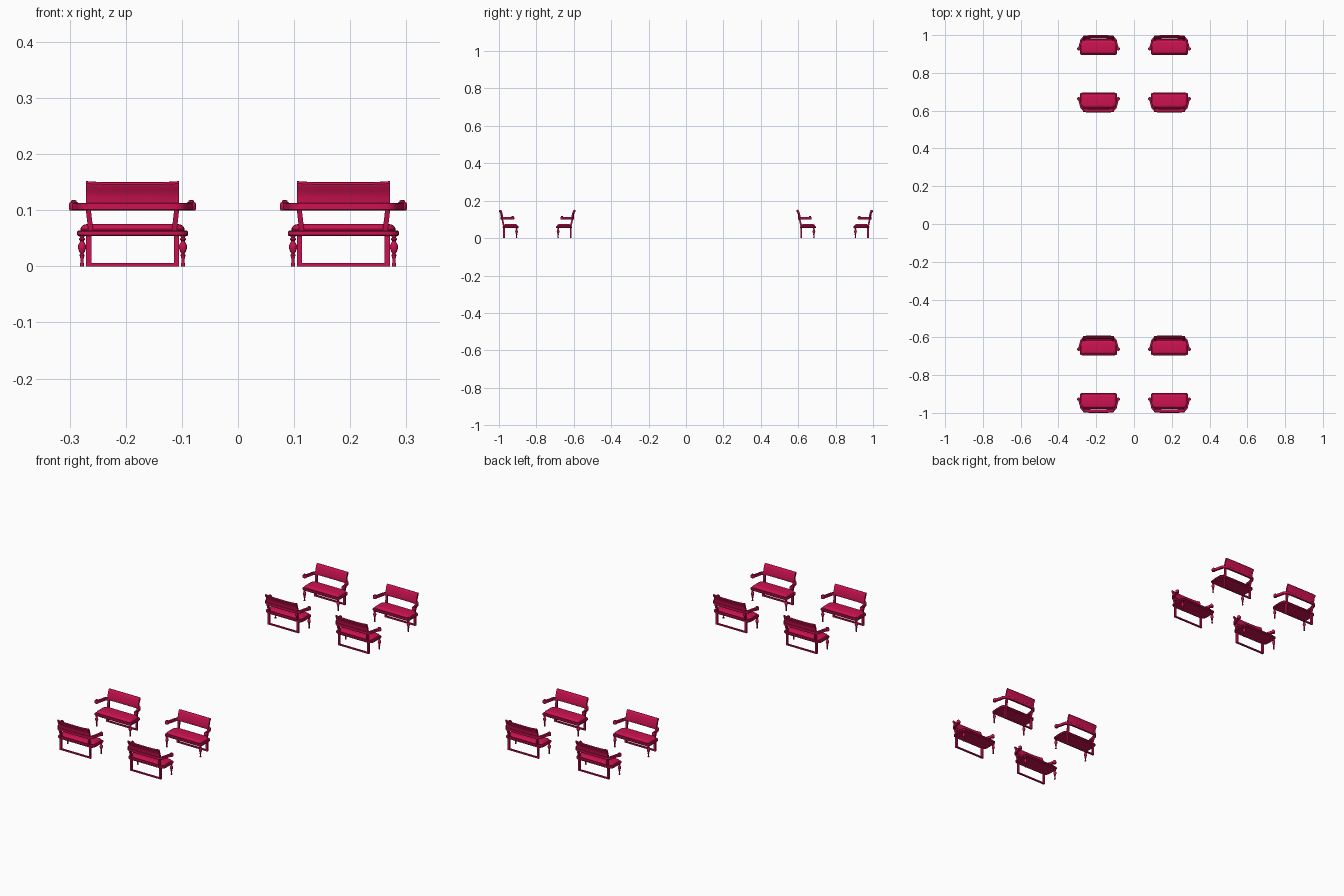
import bpy, bmesh, math
from mathutils import Vector

if "Cube" in bpy.data.objects:
    bpy.data.objects.remove(bpy.data.objects["Cube"])

red = bpy.data.materials.new("crimson")
red.diffuse_color = (0.6, 0.006, 0.08, 1)
red.use_nodes = True
red.node_tree.nodes["Principled BSDF"].inputs["Base Color"].default_value = red.diffuse_color


def loft(name, *ring_sets):
    """Skin each list of closed rings and cap the ends, all in one mesh."""
    bm = bmesh.new()
    for rings in ring_sets:
        vs = [[bm.verts.new(p) for p in ring] for ring in rings]
        n = len(vs[0])
        for a, b in zip(vs, vs[1:]):
            for i in range(n):
                j = (i + 1) % n
                bm.faces.new((a[i], a[j], b[j], b[i]))
        bm.faces.new(vs[0][::-1])
        bm.faces.new(vs[-1])
    bmesh.ops.recalc_face_normals(bm, faces=bm.faces)
    me = bpy.data.meshes.new(name)
    bm.to_mesh(me)
    bm.free()
    me.materials.append(red)
    me.shade_smooth()
    me.set_sharp_from_angle(angle=math.radians(35))
    return me


def lathe(x, y, profile, n=16):
    return [[(x + r * math.cos(2 * math.pi * i / n), y + r * math.sin(2 * math.pi * i / n), z)
             for i in range(n)] for r, z in profile]


def bar(p, q, w, d):
    """Upright bar with a w by d section from p to q."""
    return [[(c[0] + sx * w / 2, c[1] + sy * d / 2, c[2])
             for sx, sy in ((-1, -1), (1, -1), (1, 1), (-1, 1))] for c in (p, q)]


def slab(inset, z, hw=0.099, y0=0.02, y1=0.105):
    """Rounded seat outline, larger radius at the rear corners."""
    pts = []
    hw, y0, y1 = hw - inset, y0 + inset, y1 - inset
    for sx, sy, r, a0 in ((1, 1, .012, 0), (-1, 1, .012, 90), (-1, -1, .02, 180), (1, -1, .02, 270)):
        cx, cy = sx * (hw - r), (y1 - r if sy > 0 else y0 + r)
        for k in range(6):
            a = math.radians(a0 + 18 * k)
            pts.append((cx + r * math.cos(a), cy + r * math.sin(a), z))
    return pts


def smooth_path(pts, steps=5):
    """Catmull-Rom through the points."""
    p = [Vector(v) for v in pts]
    p = [2 * p[0] - p[1]] + p + [2 * p[-1] - p[-2]]
    out = []
    for a, b, c, d in zip(p, p[1:], p[2:], p[3:]):
        for k in range(steps):
            t = k / steps
            out.append(0.5 * (2 * b + (c - a) * t + (2 * a - 5 * b + 4 * c - d) * t * t
                              + (3 * b - a - 3 * c + d) * t ** 3))
    return out + [p[-2]]


# Bench axes: back at y = 0, sitter faces +y.
parts = []

# Seat frame and cushion
parts.append(loft("seat_frame", [slab(i, z) for i, z in
             ((.002, .054), (0, .056), (0, .062), (.002, .064))]))
parts.append(loft("seat_cushion", [slab(i, z) for i, z in
             ((.007, .063), (.006, .067), (.008, .071), (.012, .074), (.018, .0755))]))

# Turned front legs
leg = [(.0035, 0), (.004, .003), (.003, .006), (.003, .014), (.0045, .020), (.003, .0225),
       (.0055, .027), (.0072, .033), (.0066, .039), (.004, .043), (.0032, .045),
       (.0052, .047), (.0052, .049), (.0036, .051), (.005, .055)]
parts.append(loft("front_legs", *[lathe(s * .09, .094, leg) for s in (-1, 1)]))

# Rear sled frame: two uprights and a floor bar
parts.append(loft("rear_frame",
                  *[bar((s * .078, .027, 0), (s * .078, .027, .056), .009, .009) for s in (-1, 1)],
                  bar((0, .027, 0), (0, .027, .006), .15, .008)))

# Slanted posts from seat to arm rail
parts.append(loft("back_posts", *[bar((s * .074, .027, .06), (s * .080, .015, .112), .009, .009)
                                  for s in (-1, 1)]))

# Continuous arm rail: straight at the back, sweeping outwards to the hands
half = [(.04, .013, 0), (.076, .015, 0), (.090, .024, 0), (.095, .042, 0), (.100, .060, 0), (.105, .073, 0)]
path = smooth_path([(-x, y, 0) for x, y, _ in half[::-1]] + half)
rail = []
for i, p in enumerate(path):
    t = (path[min(i + 1, len(path) - 1)] - path[max(i - 1, 0)]).normalized()
    n = Vector((-t.y, t.x, 0))
    rail.append([tuple(p + n * u + Vector((0, 0, z))) for u, z in
                 ((-.005, .101), (-.004, .100), (.004, .100), (.005, .101),
                  (.005, .112), (.004, .113), (-.004, .113), (-.005, .112))])
parts.append(loft("arm_rail", rail))

# Round hand ends with a button on top
knob = [(.0075, .100), (.0088, .102), (.0088, .111), (.0075, .114), (.005, .1145), (.0048, .117), (.003, .118)]
parts.append(loft("arm_ends", *[lathe(s * .1045, .073, knob) for s in (-1, 1)]))

# Crest: curved leaning panel with a rolled top edge
section = [(.010, .110), (.009, .122), (.006, .134), (.001, .141), (0, .146), (.002, .1495), (.005, .150),
           (.009, .147), (.012, .140), (.015, .130), (.018, .120), (.019, .110)]
crest = []
for k in range(17):
    t = k / 8 - 1
    lift = .002 * t ** 4
    crest.append([(t * .083, y + .004 * t ** 4, z + lift * (z - .11) / .04) for y, z in section])
parts.append(loft("crest", crest))

# Eight benches: facing pairs at both ends
for bx in (-.188, .188):
    for by, turn in ((-1, 0), (-.59, math.pi), (.59, 0), (1, math.pi)):
        for me in parts:
            ob = bpy.data.objects.new(me.name, me)
            ob.location = (bx, by, 0)
            ob.rotation_euler.z = turn
            bpy.context.collection.objects.link(ob)
